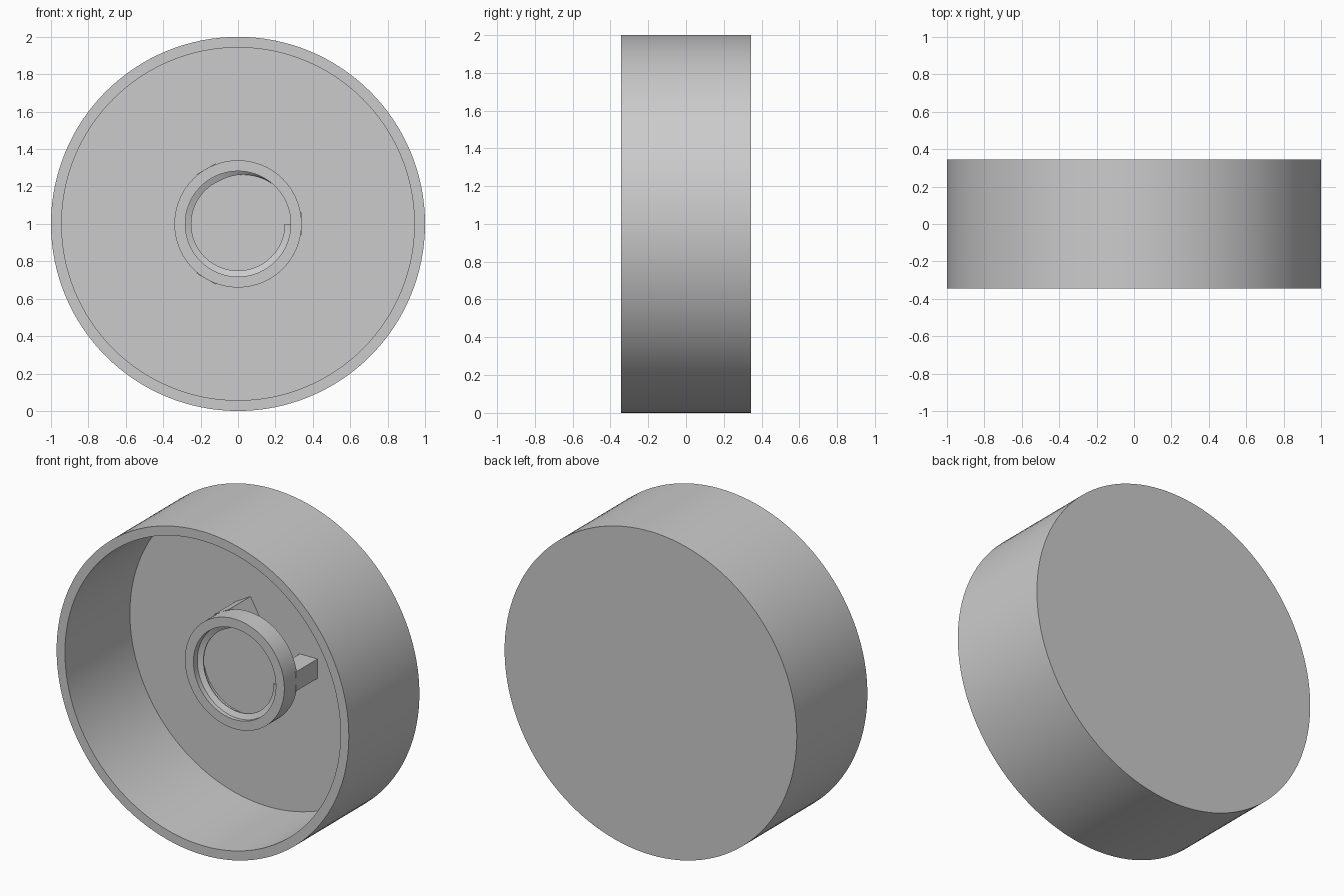
import bpy, bmesh, math
from mathutils import Matrix

if "Cube" in bpy.data.objects:
    bpy.data.objects.remove(bpy.data.objects["Cube"])

SEG = 128
CZ = 1.0  # height of the shared axis (runs along y)


def finish(name, bm, smooth=True):
    bmesh.ops.remove_doubles(bm, verts=bm.verts, dist=1e-5)
    bmesh.ops.recalc_face_normals(bm, faces=bm.faces)
    mesh = bpy.data.meshes.new(name)
    bm.to_mesh(mesh)
    bm.free()
    ob = bpy.data.objects.new(name, mesh)
    bpy.context.collection.objects.link(ob)
    if smooth:
        bpy.ops.object.select_all(action='DESELECT')
        bpy.context.view_layer.objects.active = ob
        ob.select_set(True)
        bpy.ops.object.shade_smooth_by_angle(angle=math.radians(30))
    return ob


def lathe(name, profile):
    """Spin a (radius, y) profile about the y axis at height CZ."""
    bm = bmesh.new()
    verts = [bm.verts.new((r, y, CZ)) for r, y in profile]
    edges = [bm.edges.new(p) for p in zip(verts, verts[1:])]
    bmesh.ops.spin(bm, geom=verts + edges, cent=(0, 0, CZ), axis=(0, 1, 0),
                   angle=math.tau, steps=SEG, use_merge=True)
    return finish(name, bm)


# Outer shell: shallow drum, open to the front
lathe("shell", [(0, 0.345), (1, 0.345), (1, -0.345),
                (0.943, -0.345), (0.943, 0.29), (0, 0.29)])

# Small round cup held off the shell floor
lathe("centre_cup", [(0, 0.094), (0.34, 0.094), (0.34, -0.033),
                     (0.282, -0.033), (0.282, 0.065), (0, 0.065)])

# Three legs joining the cup to the shell floor
for i in range(3):
    bm = bmesh.new()
    bmesh.ops.create_cube(bm, size=1)
    bmesh.ops.scale(bm, vec=(0.12, 0.22, 0.12), verts=bm.verts)
    bmesh.ops.translate(bm, vec=(0.28, 0.19, 0), verts=bm.verts)
    turn = Matrix.Translation((0, 0, CZ)) @ Matrix.Rotation(i * math.tau / 3, 4, 'Y')
    bmesh.ops.transform(bm, matrix=turn, verts=bm.verts)
    finish(f"leg_{i + 1}", bm, smooth=False)

# Single-turn thread inside the cup, blunt start and tapered end
bm = bmesh.new()
steps, sweep = 96, math.radians(310)
rings = []
for k in range(steps + 1):
    t = k / steps
    a = -sweep * t
    y = -0.01 + 0.05 * t
    crest = 0.25 + 0.032 * max(0, (t - 0.8) / 0.2)
    section = [(0.284, y - 0.015), (crest, y), (crest, y + 0.006), (0.284, y + 0.02)]
    rings.append([bm.verts.new((r * math.cos(a), yy, CZ + r * math.sin(a)))
                  for r, yy in section])
for a, b in zip(rings, rings[1:]):
    for j in range(4):
        n = (j + 1) % 4
        bm.faces.new((a[j], a[n], b[n], b[j]))
bm.faces.new(rings[0])
bm.faces.new(rings[-1])
finish("cup_thread", bm)
